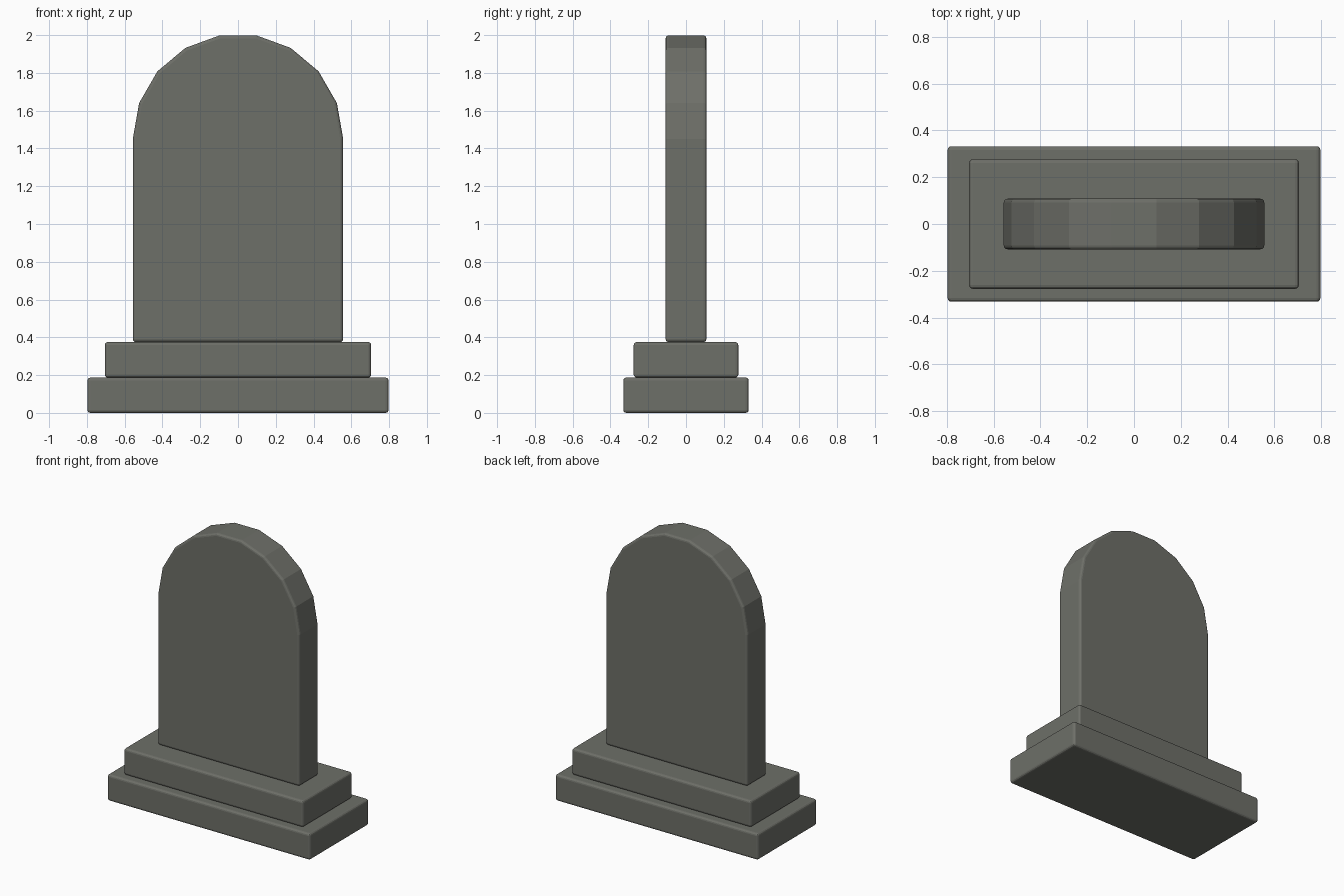
import bpy
import bmesh
from math import cos, sin, pi

cube = bpy.data.objects.get("Cube")
if cube:
    bpy.data.objects.remove(cube, do_unlink=True)

# Single weathered stone colour
COLOR = (0.155, 0.16, 0.14, 1)
stone = bpy.data.materials.new("grey_stone")
stone.use_nodes = True
stone.diffuse_color = COLOR
bsdf = stone.node_tree.nodes["Principled BSDF"]
bsdf.inputs["Base Color"].default_value = COLOR
bsdf.inputs["Roughness"].default_value = 0.9


def extruded(name, profile, half_depth, bevel=0.016):
    """Extrude an x-z outline along y and round its sharp edges."""
    bm = bmesh.new()
    face = bm.faces.new([bm.verts.new((x, -half_depth, z)) for x, z in profile])
    result = bmesh.ops.extrude_face_region(bm, geom=[face])
    verts = [v for v in result["geom"] if isinstance(v, bmesh.types.BMVert)]
    bmesh.ops.translate(bm, verts=verts, vec=(0, 2 * half_depth, 0))
    bmesh.ops.recalc_face_normals(bm, faces=bm.faces)
    mesh = bpy.data.meshes.new(name)
    bm.to_mesh(mesh)
    bm.free()
    mesh.materials.append(stone)
    obj = bpy.data.objects.new(name, mesh)
    bpy.context.collection.objects.link(obj)
    mod = obj.modifiers.new("rounded_edges", "BEVEL")
    mod.width = bevel
    mod.segments = 3
    mod.limit_method = "ANGLE"
    mod.angle_limit = pi / 6
    return obj


def block(name, half_width, half_depth, bottom, top):
    outline = [(-half_width, bottom), (half_width, bottom),
               (half_width, top), (-half_width, top)]
    return extruded(name, outline, half_depth)


# Two stepped plinth blocks
block("lower_plinth", 0.797, 0.332, 0, 0.187)
block("upper_plinth", 0.705, 0.277, 0.187, 0.375)

# Upright slab with a nine-sided arched top
radius, spring, sides = 0.557, 1.45, 9
arch = [(radius * cos(pi * i / sides), spring + radius * sin(pi * i / sides))
        for i in range(sides + 1)]
extruded("headstone_slab", [(-radius, 0.375), (radius, 0.375)] + arch, 0.108)
